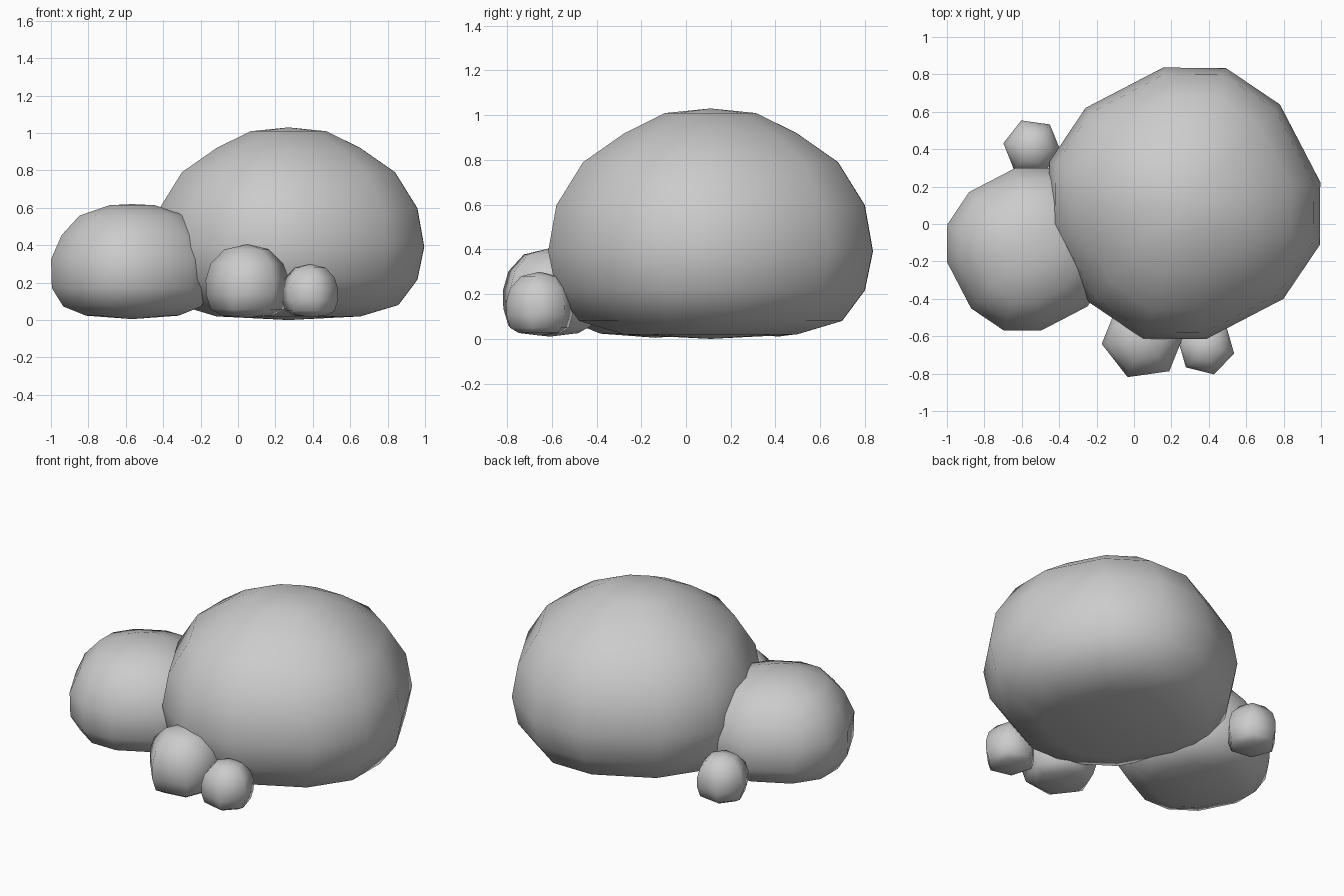
import bpy
import bmesh
from math import cos, sin, radians

cube = bpy.data.objects.get("Cube")
if cube:
    bpy.data.objects.remove(cube, do_unlink=True)

stone = bpy.data.materials.new("stone grey")
stone.use_nodes = True
stone.diffuse_color = (0.6, 0.6, 0.6, 1)
stone.node_tree.nodes["Principled BSDF"].inputs["Base Color"].default_value = (0.6, 0.6, 0.6, 1)

# Plan outlines: (angle in degrees, relative radius)
ROUNDED = [(a + 90 * k, r) for k in range(4) for a, r in ((9, 1.0), (46, 1.0), (73, 1.03))]


def hexagon(turn):
    return [(turn + 60 * k, 1.0) for k in range(6)]


# Side profiles: (relative radius, relative height), bottom to top
BOULDER = [(0.53, 0.019), (0.81, 0.078), (0.95, 0.21), (1.0, 0.38), (0.95, 0.58),
           (0.785, 0.767), (0.53, 0.893), (0.28, 0.98)]
LOW_BOULDER = [(0.57, 0.03), (0.85, 0.11), (0.99, 0.27), (1.0, 0.52), (0.87, 0.73),
               (0.65, 0.9), (0.28, 0.99)]
PEBBLE = [(0.62, 0.04), (0.88, 0.12), (0.99, 0.32), (1.0, 0.52), (0.88, 0.74),
          (0.55, 0.93)]


def rock(name, centre, radius, bottom, top, outline, profile):
    """Loft the outline up the profile and close it with fans at both poles."""
    bm = bmesh.new()
    x, y = centre
    height = top - bottom
    rings = []
    for scale, level in profile:
        rings.append([bm.verts.new((x + radius * scale * r * cos(radians(a)),
                                    y + radius * scale * r * sin(radians(a)),
                                    bottom + height * level)) for a, r in outline])
    low = bm.verts.new((x, y, bottom))
    high = bm.verts.new((x, y, top))
    n = len(outline)
    for i in range(n):
        j = (i + 1) % n
        for a, b in zip(rings, rings[1:]):
            bm.faces.new((a[i], a[j], b[j], b[i]))
        bm.faces.new((low, rings[0][j], rings[0][i]))
        bm.faces.new((high, rings[-1][i], rings[-1][j]))
    for face in bm.faces:
        face.smooth = True
    mesh = bpy.data.meshes.new(name)
    bm.to_mesh(mesh)
    bm.free()
    mesh.materials.append(stone)
    bpy.context.collection.objects.link(bpy.data.objects.new(name, mesh))


# Two boulders
rock("large_boulder", (0.27, 0.11), 0.735, 0.0, 1.03, ROUNDED, BOULDER)
rock("medium_boulder", (-0.565, -0.135), 0.44, 0.005, 0.62, ROUNDED, LOW_BOULDER)

# Three small stones around them
rock("front_stone", (0.05, -0.61), 0.225, 0.01, 0.405, hexagon(8), PEBBLE)
rock("front_left_stone", (0.385, -0.655), 0.155, 0.015, 0.3, hexagon(-14), PEBBLE)
rock("back_stone", (-0.545, 0.41), 0.155, 0.01, 0.3, hexagon(-8), PEBBLE)
